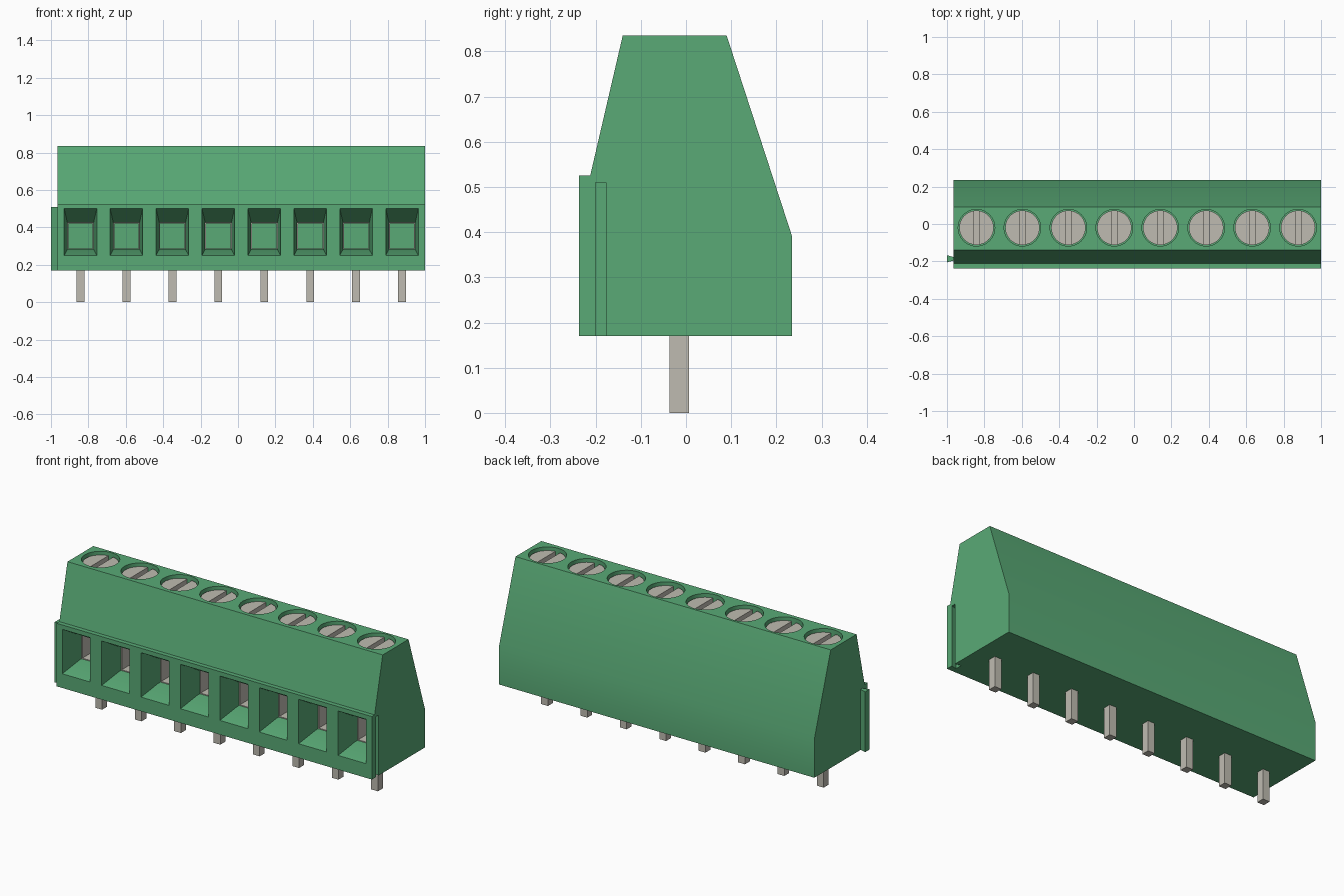
import bpy, bmesh, math
from mathutils import Vector

cube = bpy.data.objects.get("Cube")
if cube:
    bpy.data.objects.remove(cube, do_unlink=True)

COUNT = 8
X0, X1 = -0.965, 1.0
PITCH = (X1 - X0) / COUNT
CENTRES = [X0 + PITCH * (i + 0.5) for i in range(COUNT)]
BASE, TOP = 0.17, 0.835
SCREW_Y = -0.02


def material(name, rgb):
    m = bpy.data.materials.new(name)
    m.use_nodes = True
    m.diffuse_color = (*rgb, 1)
    m.node_tree.nodes["Principled BSDF"].inputs["Base Color"].default_value = (*rgb, 1)
    return m


green = material("green plastic", (0.10, 0.40, 0.18))
metal = material("grey metal", (0.52, 0.50, 0.44))


def loft(bm, rings):
    """Closed solid through a list of matching point rings."""
    loops = [[bm.verts.new(p) for p in ring] for ring in rings]
    n = len(loops[0])
    for a, b in zip(loops, loops[1:]):
        for i in range(n):
            j = (i + 1) % n
            bm.faces.new((a[i], a[j], b[j], b[i]))
    bm.faces.new(loops[0][::-1])
    bm.faces.new(loops[-1])


def box(bm, lo, hi):
    corners = [(lo[0], lo[1]), (hi[0], lo[1]), (hi[0], hi[1]), (lo[0], hi[1])]
    loft(bm, [[(x, y, z) for x, y in corners] for z in (lo[2], hi[2])])


def cylinder(bm, x, y, r, z0, z1, sides=40):
    turn = [2 * math.pi * i / sides for i in range(sides)]
    loft(bm, [[(x + r * math.cos(a), y + r * math.sin(a), z) for a in turn]
              for z in (z0, z1)])


def make(name, bm, mat):
    bmesh.ops.recalc_face_normals(bm, faces=bm.faces)
    me = bpy.data.meshes.new(name)
    bm.to_mesh(me)
    bm.free()
    me.materials.append(mat)
    ob = bpy.data.objects.new(name, me)
    bpy.context.collection.objects.link(ob)
    return ob


def cut(ob, cutter):
    cutter.hide_render = True
    mod = ob.modifiers.new("cut", 'BOOLEAN')
    mod.operation = 'DIFFERENCE'
    mod.solver = 'EXACT'
    mod.object = cutter
    bpy.context.view_layer.objects.active = ob
    bpy.ops.object.modifier_apply(modifier=mod.name)
    bpy.data.objects.remove(cutter, do_unlink=True)


def smooth(ob):
    bpy.ops.object.select_all(action='DESELECT')
    ob.select_set(True)
    bpy.context.view_layer.objects.active = ob
    bpy.ops.object.shade_smooth_by_angle(angle=math.radians(30))


# Housing: side profile swept along x
profile = [(-0.237, BASE), (-0.237, 0.525), (-0.212, 0.525), (-0.14, TOP),
           (0.09, TOP), (0.235, 0.39), (0.235, BASE)]
bm = bmesh.new()
loft(bm, [[(x, y, z) for y, z in profile] for x in (X0, X1)])
housing = make("housing", bm, green)

# Cutters: wire funnels, screw wells and the dovetail groove
bm = bmesh.new()
for cx in CENTRES:
    sections = [(-0.26, 0.087, 0.25, 0.50), (-0.237, 0.087, 0.25, 0.50),
                (-0.11, 0.07, 0.283, 0.425), (0.07, 0.07, 0.283, 0.425)]
    loft(bm, [[(cx - w, y, z0), (cx + w, y, z0), (cx + w, y, z1), (cx - w, y, z1)]
              for y, w, z0, z1 in sections])
    cylinder(bm, cx, SCREW_Y, 0.098, 0.72, TOP + 0.05)
groove = [(X1 + 0.01, -0.2), (X1 + 0.01, -0.177), (X1, -0.177),
          (X1 - 0.033, -0.167), (X1 - 0.033, -0.208), (X1, -0.2)]
loft(bm, [[(x, y, z) for x, y in groove] for z in (BASE - 0.05, 0.51)])
cut(housing, make("housing_cutter", bm, green))
smooth(housing)

# Dovetail rail on the opposite end
rail = [(X0 + 0.005, -0.178), (X0 + 0.005, -0.194), (-1.0, -0.205), (-1.0, -0.167)]
bm = bmesh.new()
loft(bm, [[(x, y, z) for x, y in rail] for z in (BASE, 0.51)])
make("dovetail_rail", bm, green)

# Slotted screws
bm, slots = bmesh.new(), bmesh.new()
for cx in CENTRES:
    cylinder(bm, cx, SCREW_Y, 0.092, 0.71, TOP - 0.018)
    box(slots, (cx - 0.015, SCREW_Y - 0.12, TOP - 0.055),
        (cx + 0.015, SCREW_Y + 0.12, TOP + 0.05))
screws = make("screws", bm, metal)
cut(screws, make("slot_cutter", slots, metal))
smooth(screws)

# Hollow wire clamps inside the openings
bm = bmesh.new()
T, W, Z0, Z1 = 0.005, 0.07, 0.283, 0.425
for cx in CENTRES:
    for lo, hi in (((-W, Z0), (-W + T, Z1)), ((W - T, Z0), (W, Z1)),
                   ((-W, Z0), (W, Z0 + T)), ((-W, Z1 - T), (W, Z1))):
        box(bm, (cx + lo[0], -0.09, lo[1]), (cx + hi[0], 0.069, hi[1]))
make("wire_clamps", bm, metal)

# Solder pins
bm = bmesh.new()
for cx in CENTRES:
    box(bm, (cx - 0.021, -0.037, 0), (cx + 0.021, 0.007, BASE + 0.03))
make("solder_pins", bm, metal)
